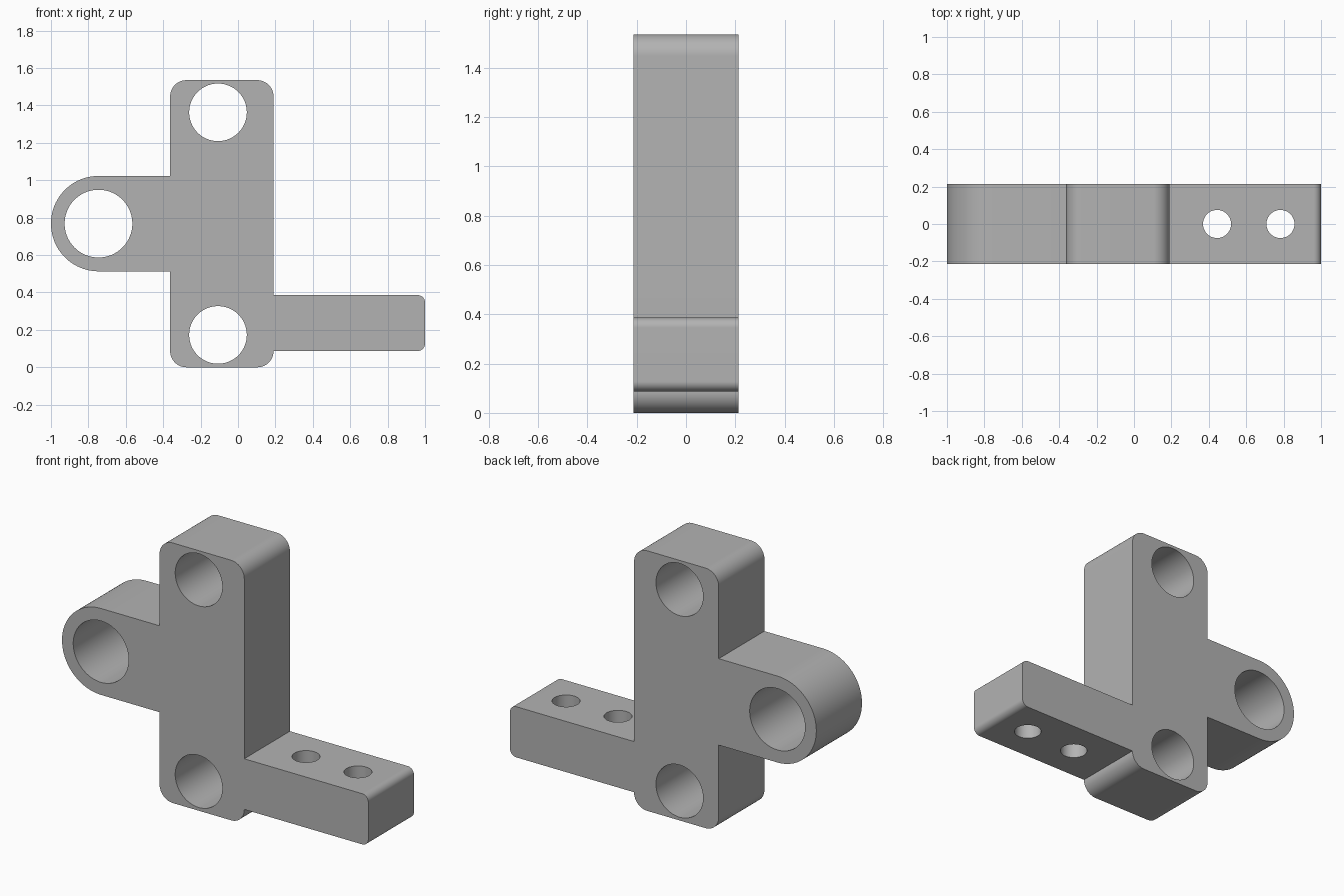
import bpy, bmesh, math
from mathutils import Vector, Matrix

if "Cube" in bpy.data.objects:
    bpy.data.objects.remove(bpy.data.objects["Cube"], do_unlink=True)

HALF_DEPTH = 0.213

grey = bpy.data.materials.new("plain grey")
grey.use_nodes = True
colour = (0.45, 0.45, 0.45, 1)
grey.diffuse_color = colour
grey.node_tree.nodes["Principled BSDF"].inputs["Base Color"].default_value = colour


def new_object(name, bm):
    bmesh.ops.recalc_face_normals(bm, faces=bm.faces)
    mesh = bpy.data.meshes.new(name)
    bm.to_mesh(mesh)
    bm.free()
    mesh.materials.append(grey)
    obj = bpy.data.objects.new(name, mesh)
    bpy.context.collection.objects.link(obj)
    return obj


def fillet(corners, steps=24):
    """Round each right-angled corner (x, z, radius) of a closed outline."""
    points = []
    for i, (x, z, radius) in enumerate(corners):
        corner = Vector((x, z))
        if not radius:
            points.append(corner)
            continue
        back = (Vector(corners[i - 1][:2]) - corner).normalized()
        ahead = (Vector(corners[(i + 1) % len(corners)][:2]) - corner).normalized()
        centre = corner + (back + ahead) * radius
        for k in range(steps + 1):
            a = math.pi / 2 * k / steps
            points.append(centre - ahead * radius * math.cos(a) - back * radius * math.sin(a))
    return points


def drill(target, name, location, radius, axis):
    """Cut a round through hole along the given axis."""
    bm = bmesh.new()
    bmesh.ops.create_cone(bm, cap_ends=True, segments=96, radius1=radius,
                          radius2=radius, depth=1)
    if axis == "Y":
        bmesh.ops.rotate(bm, verts=bm.verts, matrix=Matrix.Rotation(math.pi / 2, 3, "X"))
    cutter = new_object(name, bm)
    cutter.location = location
    cutter.hide_render = True
    cut = target.modifiers.new(name, "BOOLEAN")
    cut.operation = "DIFFERENCE"
    cut.solver = "EXACT"
    cut.object = cutter
    bpy.context.view_layer.objects.active = target
    bpy.ops.object.modifier_apply(modifier=name)
    bpy.data.objects.remove(cutter, do_unlink=True)


# Block with side lug and mounting arm, drawn as one front profile
left, right, top = -0.363, 0.19, 1.535
lug_low, lug_high, lug_radius = 0.513, 1.023, 0.2545
arm_low, arm_high = 0.087, 0.386
outline = fillet([
    (left, 0, 0.087), (right, 0, 0.086),
    (right, arm_low, 0), (1, arm_low, 0.04), (1, arm_high, 0.04), (right, arm_high, 0),
    (right, top, 0.087), (left, top, 0.087),
    (left, lug_high, 0), (-1, lug_high, lug_radius), (-1, lug_low, lug_radius), (left, lug_low, 0),
])
bm = bmesh.new()
face = bm.faces.new([bm.verts.new((p.x, -HALF_DEPTH, p.y)) for p in outline])
side = bmesh.ops.extrude_face_region(bm, geom=[face])
bmesh.ops.translate(bm, vec=(0, 2 * HALF_DEPTH, 0),
                    verts=[v for v in side["geom"] if isinstance(v, bmesh.types.BMVert)])
bracket = new_object("bracket_block", bm)

# Bores through the block and lug, front to back
for z in (0.173, 1.363):
    drill(bracket, "block_bore", (-0.107, 0, z), 0.154, "Y")
drill(bracket, "lug_bore", (-0.746, 0, 0.768), 0.181, "Y")

# Bolt holes down through the arm
for x in (0.444, 0.783):
    drill(bracket, "bolt_hole", (x, 0, 0.25), 0.075, "Z")

bpy.ops.object.select_all(action="DESELECT")
bracket.select_set(True)
bpy.context.view_layer.objects.active = bracket
bpy.ops.object.shade_smooth_by_angle(angle=math.radians(30))
